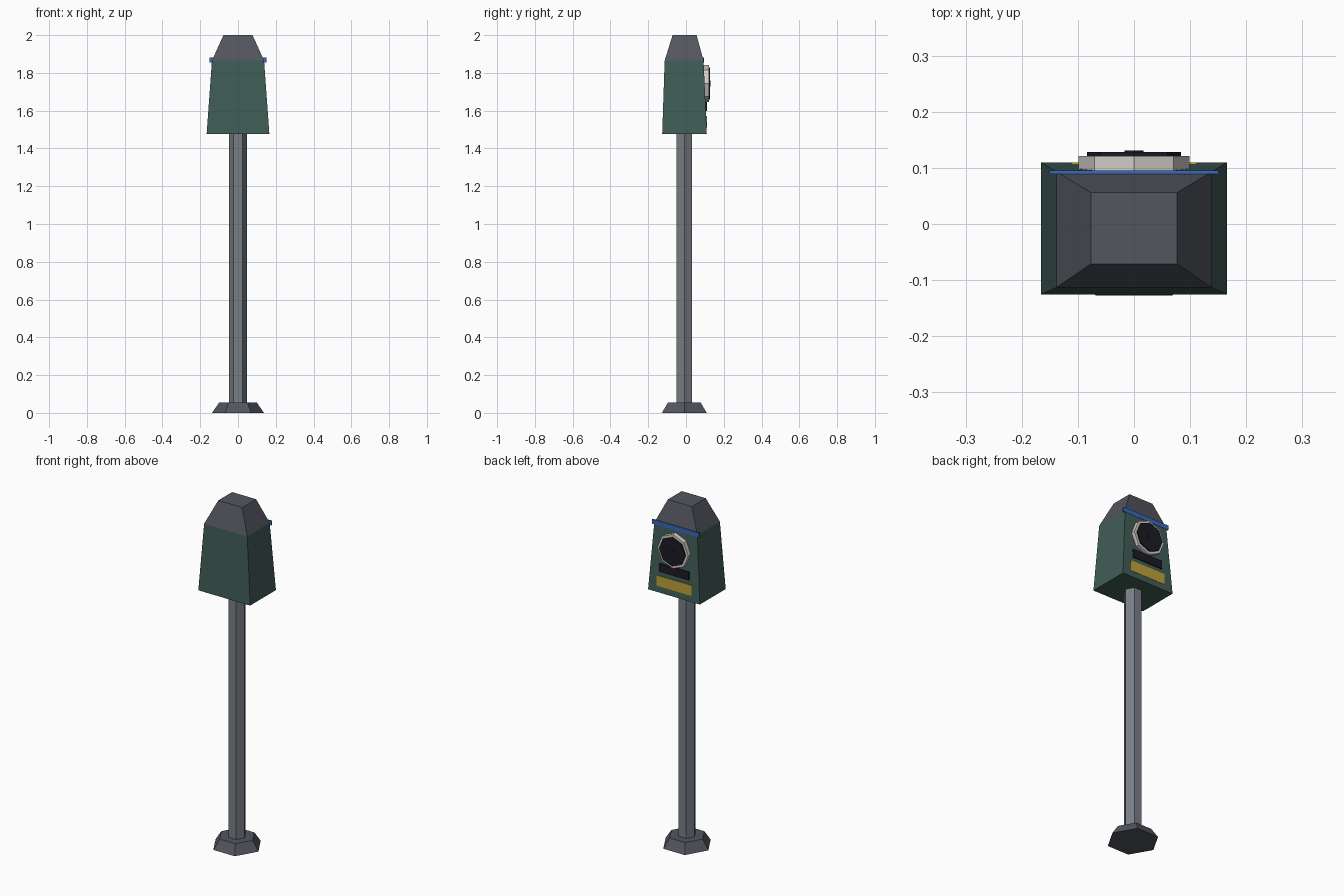
import bpy
import bmesh
import math
from mathutils import Matrix

cube = bpy.data.objects.get("Cube")
if cube:
    bpy.data.objects.remove(cube, do_unlink=True)


def material(name, r, g, b):
    m = bpy.data.materials.new(name)
    m.use_nodes = True
    m.diffuse_color = (r, g, b, 1)
    m.node_tree.nodes["Principled BSDF"].inputs["Base Color"].default_value = (r, g, b, 1)
    return m


GREEN = material("dark green", 0.052, 0.11, 0.092)
SLATE = material("slate grey", 0.086, 0.092, 0.11)
STEEL = material("steel grey", 0.19, 0.21, 0.235)
SILVER = material("warm silver", 0.66, 0.61, 0.57)
BLACK = material("black", 0.011, 0.011, 0.018)
YELLOW = material("yellow", 0.52, 0.36, 0.04)
BLUE = material("blue", 0.04, 0.14, 0.5)


def finish(name, bm, mat):
    bmesh.ops.recalc_face_normals(bm, faces=bm.faces)
    mesh = bpy.data.meshes.new(name)
    bm.to_mesh(mesh)
    bm.free()
    mesh.materials.append(mat)
    obj = bpy.data.objects.new(name, mesh)
    bpy.context.collection.objects.link(obj)


def taper(name, mat, low, high):
    """Four-sided block between two levels, each (half width, y min, y max, z)."""
    bm = bmesh.new()
    bmesh.ops.create_cube(bm, size=2)
    for v in bm.verts:
        half, y0, y1, z = high if v.co.z > 0 else low
        v.co = (half * v.co.x, y1 if v.co.y > 0 else y0, z)
    finish(name, bm, mat)


def plate(name, mat, half, y0, y1, z0, z1):
    taper(name, mat, (half, y0, y1, z0), (half, y0, y1, z1))


def prism(name, mat, sides, r0, r1, depth, centre, turn):
    bm = bmesh.new()
    bmesh.ops.create_cone(bm, cap_ends=True, segments=sides, radius1=r0, radius2=r1,
                          depth=depth, matrix=Matrix.Translation(centre) @ turn)
    finish(name, bm, mat)


UPRIGHT = Matrix.Rotation(math.pi / 2, 4, "Z")
FACING_BACK = Matrix.Rotation(-math.pi / 2, 4, "X")

# Stand: flared hexagonal foot and pole
prism("foot", SLATE, 6, 0.137, 0.10, 0.055, (0, -0.009, 0.0275), UPRIGHT)
prism("pole", STEEL, 6, 0.048, 0.048, 1.45, (0, -0.009, 0.765), UPRIGHT)

# Housing and its sloped cap
rim = (0.138, -0.113, 0.093, 1.865)
taper("housing", GREEN, (0.166, -0.126, 0.11, 1.477), rim)
taper("cap", SLATE, rim, (0.077, -0.071, 0.056, 2.0))
plate("trim_strip", BLUE, 0.151, 0.089, 0.095, 1.855, 1.881)

# Dial: stacked octagonal discs, each (name, colour, radius, start, end)
for name, mat, r, y0, y1 in (("dial_ring", SILVER, 0.099, 0.092, 0.121),
                             ("dial_face", BLACK, 0.084, 0.115, 0.128),
                             ("dial_hub", BLACK, 0.017, 0.12, 0.131)):
    prism(name, mat, 8, r, r, y1 - y0, (0, (y0 + y1) / 2, 1.744), FACING_BACK)

# Coin slot and label below the dial
plate("coin_slot", BLACK, 0.095, 0.099, 0.111, 1.598, 1.645)
plate("label", YELLOW, 0.111, 0.104, 0.110, 1.512, 1.573)
